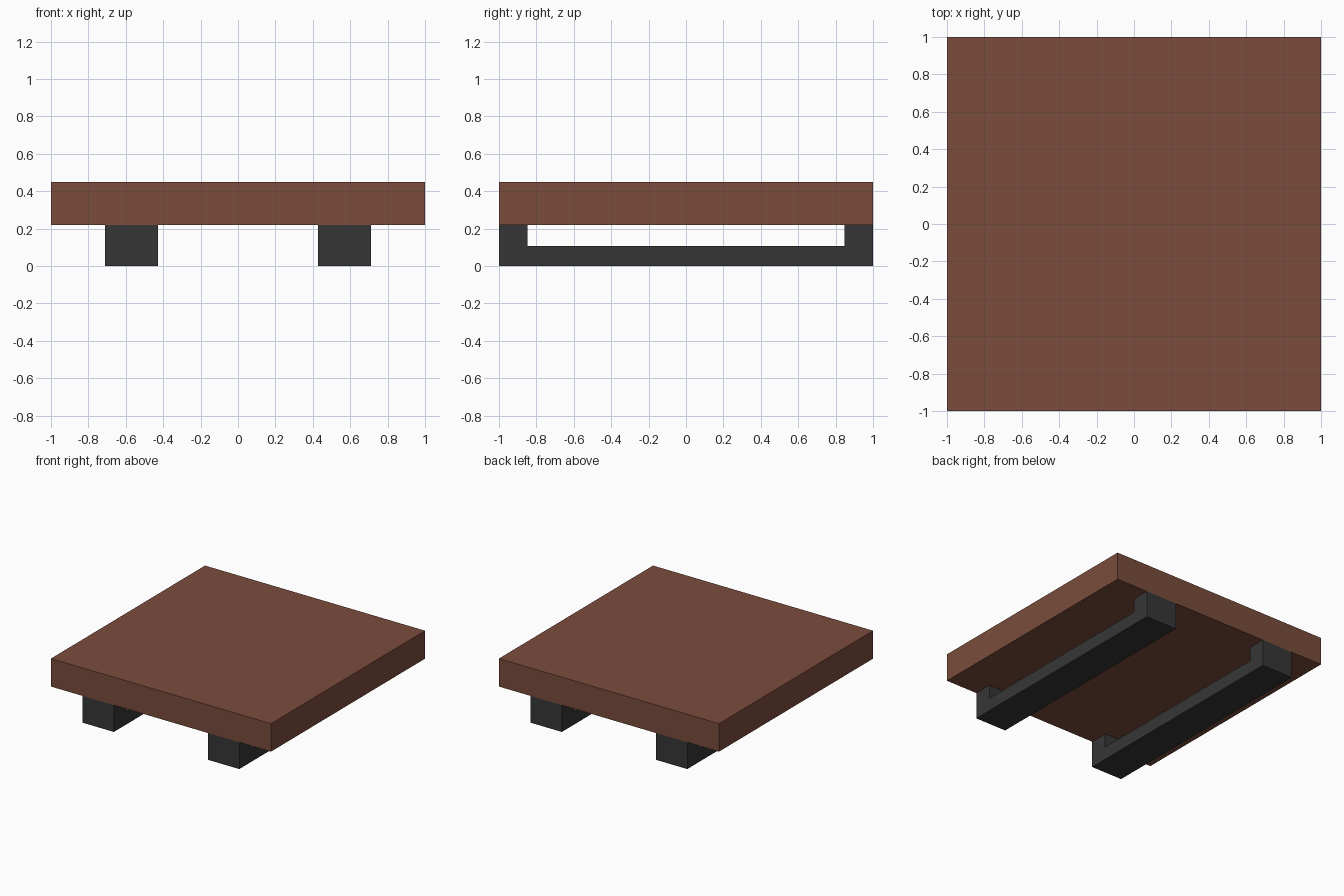
import bpy, bmesh

if "Cube" in bpy.data.objects:
    bpy.data.objects.remove(bpy.data.objects["Cube"])


def material(name, rgb):
    m = bpy.data.materials.new(name)
    m.diffuse_color = (*rgb, 1.0)
    m.use_nodes = True
    m.node_tree.nodes["Principled BSDF"].inputs["Base Color"].default_value = m.diffuse_color
    return m


def prism(name, profile, x0, x1, mat):
    """Extrude a (y, z) profile along x from x0 to x1."""
    bm = bmesh.new()
    face = bm.faces.new([bm.verts.new((x0, y, z)) for y, z in profile])
    ext = bmesh.ops.extrude_face_region(bm, geom=[face])
    verts = [g for g in ext["geom"] if isinstance(g, bmesh.types.BMVert)]
    bmesh.ops.translate(bm, verts=verts, vec=(x1 - x0, 0, 0))
    bmesh.ops.recalc_face_normals(bm, faces=bm.faces)
    mesh = bpy.data.meshes.new(name)
    bm.to_mesh(mesh)
    bm.free()
    mesh.materials.append(mat)
    obj = bpy.data.objects.new(name, mesh)
    bpy.context.collection.objects.link(obj)
    return obj


brown = material("brown wood", (0.195, 0.073, 0.045))
dark = material("dark metal", (0.037, 0.037, 0.037))

SLAB_Z, TOP_Z, BAR_Z = 0.22, 0.45, 0.107

# Table top slab
prism("table_top", [(-1, SLAB_Z), (1, SLAB_Z), (1, TOP_Z), (-1, TOP_Z)], -1, 1, brown)

# U-shaped runners: floor bar with a raised post at each end
runner = [(-1, 0), (1, 0), (1, SLAB_Z), (0.847, SLAB_Z), (0.847, BAR_Z),
          (-0.847, BAR_Z), (-0.847, SLAB_Z), (-1, SLAB_Z)]
for side, x in (("left", -0.57), ("right", 0.57)):
    prism(f"{side}_runner", runner, x - 0.142, x + 0.142, dark)
